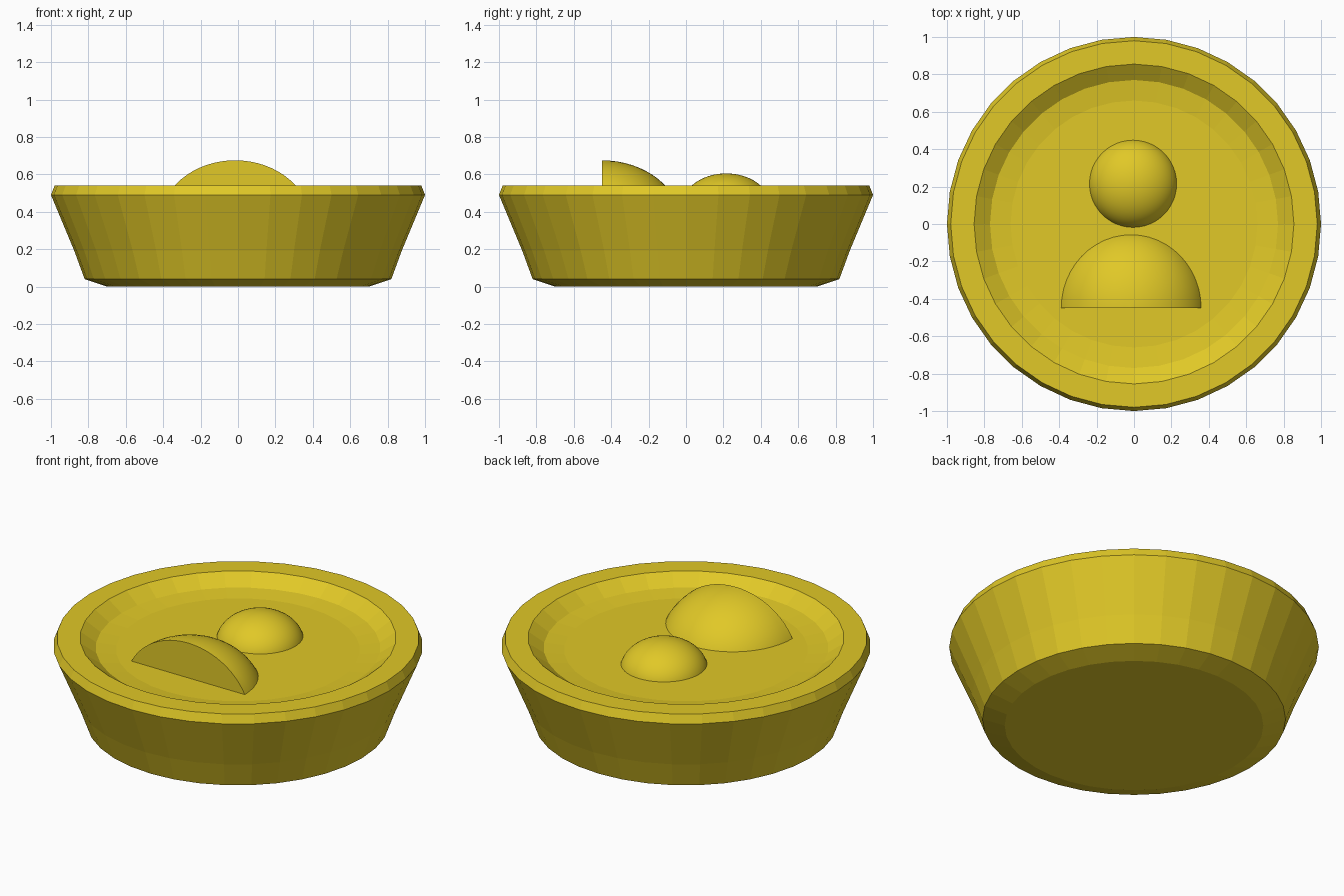
import bpy, bmesh, math
from mathutils import Vector

cube = bpy.data.objects.get("Cube")
if cube:
    bpy.data.objects.remove(cube, do_unlink=True)

GOLD = (0.75, 0.58, 0.02, 1)
gold = bpy.data.materials.new("golden yellow")
gold.use_nodes = True
gold.diffuse_color = GOLD
gold.node_tree.nodes["Principled BSDF"].inputs["Base Color"].default_value = GOLD


def finish(bm, name, smooth=False):
    bmesh.ops.recalc_face_normals(bm, faces=bm.faces)
    mesh = bpy.data.meshes.new(name)
    bm.to_mesh(mesh)
    bm.free()
    mesh.materials.append(gold)
    ob = bpy.data.objects.new(name, mesh)
    bpy.context.collection.objects.link(ob)
    if smooth:
        bpy.ops.object.select_all(action='DESELECT')
        ob.select_set(True)
        bpy.context.view_layer.objects.active = ob
        bpy.ops.object.shade_smooth_by_angle(angle=math.radians(35))
    return ob


def lathe(name, profile, sides):
    """Spin (radius, height) points into closed rings, capping both ends."""
    bm = bmesh.new()
    rings = []
    for r, z in profile:
        rings.append([bm.verts.new((r * math.sin(math.tau * i / sides),
                                    r * math.cos(math.tau * i / sides), z))
                      for i in range(sides)])
    for a, b in zip(rings, rings[1:]):
        for i in range(sides):
            j = (i + 1) % sides
            bm.faces.new((a[i], a[j], b[j], b[i]))
    bm.faces.new(rings[0])
    bm.faces.new(rings[-1])
    return finish(bm, name)


def dome(name, centre, radii, cuts):
    """Ellipsoid trimmed by planes; each cut removes the side opposite its normal."""
    bm = bmesh.new()
    bmesh.ops.create_uvsphere(bm, u_segments=48, v_segments=32, radius=1)
    bmesh.ops.scale(bm, vec=radii, verts=bm.verts)
    bmesh.ops.translate(bm, vec=centre, verts=bm.verts)
    for point, normal in cuts:
        geom = bm.verts[:] + bm.edges[:] + bm.faces[:]
        cut = bmesh.ops.bisect_plane(bm, geom=geom, plane_co=Vector(point),
                                     plane_no=Vector(normal), clear_inner=True)
        edges = [e for e in cut["geom_cut"] if isinstance(e, bmesh.types.BMEdge)]
        bmesh.ops.contextual_create(bm, geom=edges)
    return finish(bm, name, smooth=True)


# Tapered round base with a chamfered rim and a sunken top
lathe("round_base", [(0.70, 0), (0.82, 0.04), (0.875, 0.19), (1.0, 0.49), (0.98, 0.54),
                     (0.855, 0.54), (0.77, 0.48), (0.66, 0.467)], 36)

# Raised figure: round head and half-dome shoulders with a flat front
under = ((0, 0, 0.455), (0, 0, 1))
dome("head_dome", (-0.005, 0.215, 0.425), (0.24, 0.24, 0.18), [under])
dome("shoulder_dome", (-0.015, -0.45, 0.33), (0.408, 0.428, 0.345),
     [under, ((0, -0.449, 0), (0, 1, 0))])
